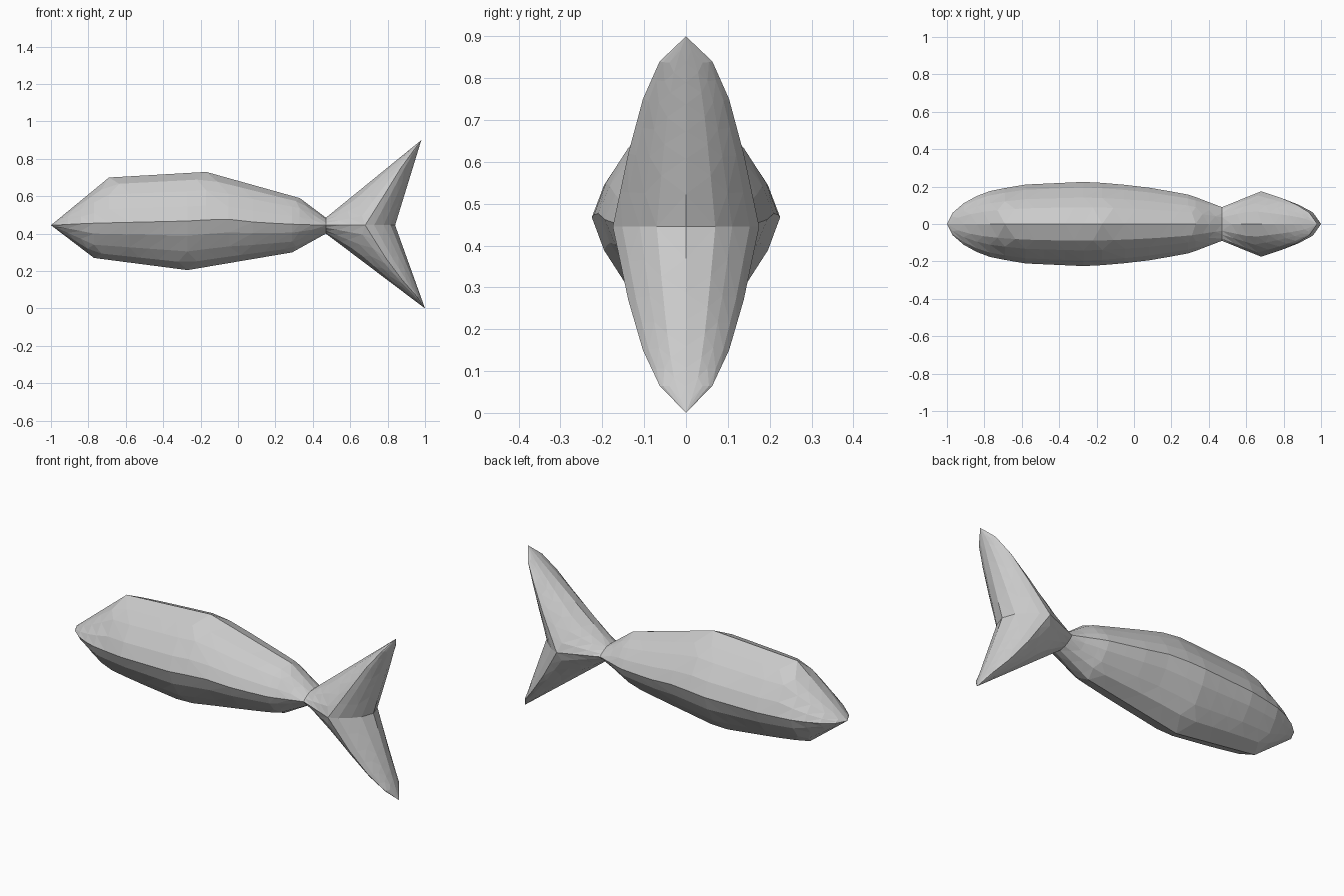
import bpy, bmesh

if "Cube" in bpy.data.objects:
    bpy.data.objects.remove(bpy.data.objects["Cube"])

# Cross-section from spine (t=0, full thickness) to outline (t=1, zero thickness)
SECTION = [(0, 1), (.3, .87), (.62, .63), (.85, .4), (1, 0)]
bm = bmesh.new()


def interp(table, x):
    """Piecewise linear lookup; each row is (key, value...)."""
    for a, b in zip(table, table[1:]):
        if x <= b[0] + 1e-9:
            f = (x - a[0]) / (b[0] - a[0])
            return [p + (q - p) * f for p, q in zip(a[1:], b[1:])]
    return list(table[-1][1:])


def puffed_strip(spine, edge):
    """Pillow surface between spine (x, z, half thickness) and edge (x, z), both sides."""
    n = len(spine)

    def point(i, t, f):
        s, e = spine[i], edge[i]
        return (s[0] + (e[0] - s[0]) * t, s[2] * f, s[1] + (e[1] - s[1]) * t)

    for side in (-1, 1):
        rows = []
        for k, (t, f) in enumerate(SECTION):
            row = []
            for i in range(n):
                p = point(i, t, f)
                if k == 3 and 0 < i < n - 1:      # staggered row gives zigzag facets
                    p = [(a + b) / 2 for a, b in zip(p, point(i + 1, t, f))]
                row.append(bm.verts.new((p[0], side * p[1], p[2])))
            rows.append(row)
        for ra, rb in zip(rows, rows[1:]):
            for i in range(n - 1):
                a, b, c, d = ra[i], ra[i + 1], rb[i + 1], rb[i]
                if rb is rows[4]:
                    bm.faces.new((a, b, c))
                    bm.faces.new((a, c, d))
                else:
                    bm.faces.new((a, b, d))
                    bm.faces.new((b, c, d))


# Body: spine (x, z, half thickness) and upper / lower outlines (x, z)
SPINE = [(-1, .445, 0), (-.97, .446, .06), (-.9, .45, .12), (-.8, .455, .17),
         (-.6, .46, .21), (-.25, .468, .226), (-.08, .48, .213), (.1, .46, .192),
         (.3, .45, .155), (.47, .445, .09)]
TOP = [(-1, .445), (-.69, .70), (-.17, .73), (.33, .59), (.47, .485)]
BOTTOM = [(-1, .445), (-.77, .27), (-.27, .205), (.29, .30), (.47, .40)]
XS = [-1, -.97, -.91, -.84, -.77, -.69, -.58, -.48, -.37, -.27, -.17,
      -.05, .08, .19, .29, .33, .4, .47]
body_spine = [(x, *interp(SPINE, x)) for x in XS]
for outline in (TOP, BOTTOM):
    puffed_strip(body_spine, [(x, *interp(outline, x)) for x in XS])

# Tail lobes: each keyed (u, x, z, half thickness), from neck (0) via junction (.3) to tip (1)
UPPER = [(0, .47, .445, .09), (.3, .68, .445, .175), (.55, .79, .62, .138),
         (.75, .87, .75, .103), (.9, .935, .84, .063), (1, .98, .90, 0)]
LOWER = [(0, .47, .445, .09), (.3, .68, .445, .175), (.55, .79, .27, .138),
         (.75, .88, .15, .103), (.9, .955, .065, .063), (1, 1, 0, 0)]
for lobe, root in ((UPPER, .485), (LOWER, .40)):
    tip = lobe[-1][1:3]
    lead = [(0, .47, root), (1, *tip)]
    trail = [(.3, .84, .445), (1, *tip)]
    us = [0, .1, .2, .3, .42, .55, .65, .75, .83, .9, 1]
    puffed_strip([interp(lobe, u) for u in us], [interp(lead, u) for u in us])
    us = us[3:]
    puffed_strip([interp(lobe, u) for u in us], [interp(trail, u) for u in us])

# Weld the strips into one closed fish
bmesh.ops.remove_doubles(bm, verts=bm.verts, dist=.0005)
bmesh.ops.dissolve_degenerate(bm, edges=bm.edges, dist=.0001)
bmesh.ops.recalc_face_normals(bm, faces=bm.faces)
mesh = bpy.data.meshes.new("fish")
bm.to_mesh(mesh)
bm.free()
bpy.context.collection.objects.link(bpy.data.objects.new("fish", mesh))
